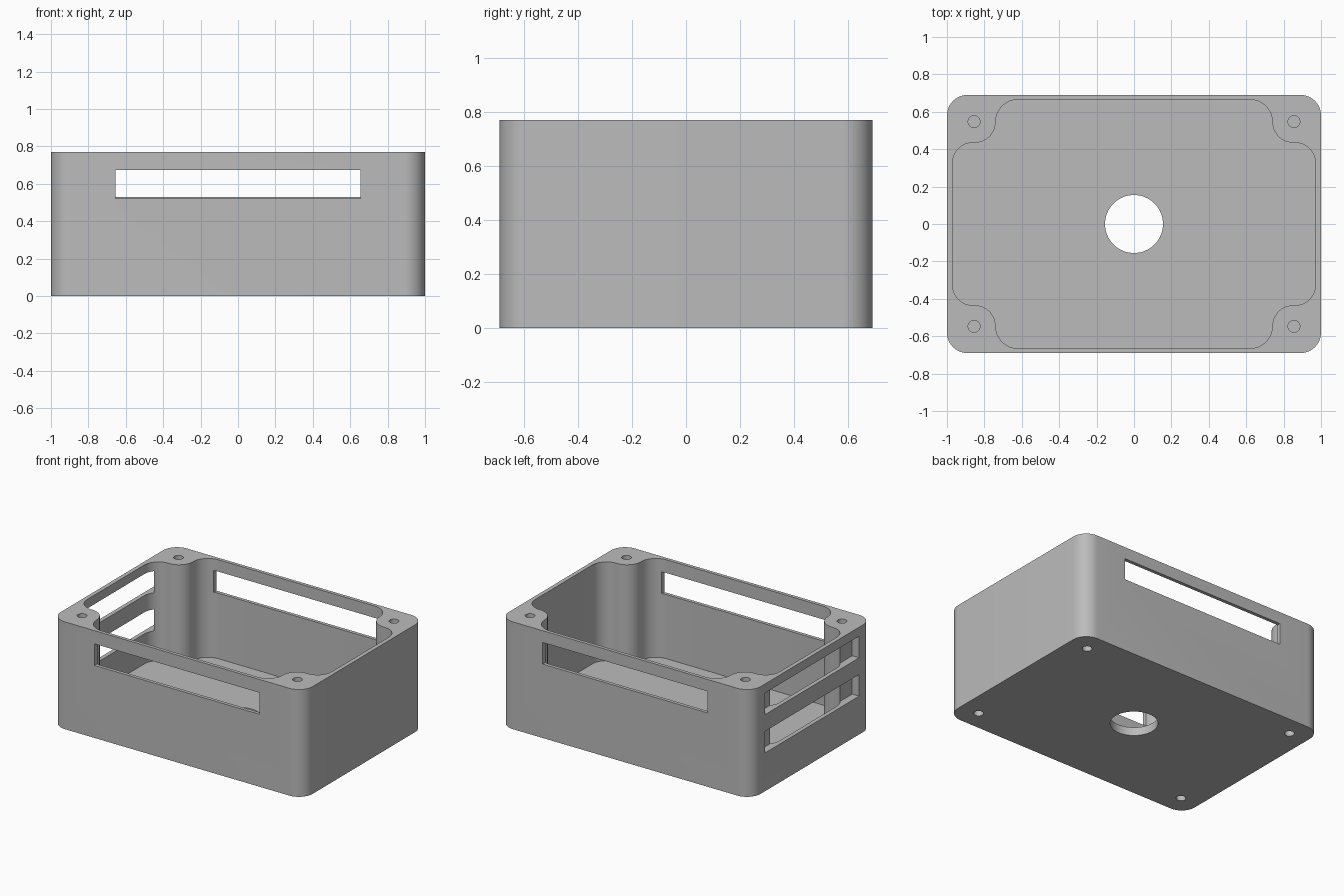
import bpy, bmesh, math
from mathutils import Vector

default = bpy.data.objects.get("Cube")
if default:
    bpy.data.objects.remove(default, do_unlink=True)

HX, HY, HEIGHT = 1.0, 0.69, 0.77   # outer half sizes and height
FLOOR = 0.06                       # floor thickness
SLOT_DEPTH = 0.055                 # how far the side slots cut inwards

grey = bpy.data.materials.new("plain_grey")
grey.use_nodes = True
colour = (0.5, 0.5, 0.5, 1)
grey.diffuse_color = colour
grey.node_tree.nodes["Principled BSDF"].inputs["Base Color"].default_value = colour


def rounded(corners, steps=12):
    """Outline of a right-angled polygon; each corner is (x, y, radius)."""
    pts = []
    for i, (x, y, r) in enumerate(corners):
        p = Vector((x, y))
        to_prev = (Vector(corners[i - 1][:2]) - p).normalized()
        to_next = (Vector(corners[(i + 1) % len(corners)][:2]) - p).normalized()
        centre = p + (to_prev + to_next) * r
        for k in range(steps + 1):
            a = math.pi / 2 * k / steps
            pts.append(centre - to_next * r * math.cos(a) - to_prev * r * math.sin(a))
    return pts


def circle(x, y, r, n):
    return [Vector((x + r * math.cos(math.tau * k / n), y + r * math.sin(math.tau * k / n)))
            for k in range(n)]


def prism(name, outline, z0, z1):
    """Solid made by extruding an outline upwards from z0 to z1."""
    bm = bmesh.new()
    face = bm.faces.new([bm.verts.new((p.x, p.y, z0)) for p in outline])
    grown = bmesh.ops.extrude_face_region(bm, geom=[face])["geom"]
    verts = [v for v in grown if isinstance(v, bmesh.types.BMVert)]
    bmesh.ops.translate(bm, verts=verts, vec=(0, 0, z1 - z0))
    bmesh.ops.recalc_face_normals(bm, faces=bm.faces)
    mesh = bpy.data.meshes.new(name)
    bm.to_mesh(mesh)
    bm.free()
    mesh.materials.append(grey)
    obj = bpy.data.objects.new(name, mesh)
    bpy.context.collection.objects.link(obj)
    return obj


def block(name, x0, x1, y0, y1, z0, z1):
    return prism(name, [Vector(p) for p in ((x0, y0), (x1, y0), (x1, y1), (x0, y1))], z0, z1)


# Outer body with rounded vertical corners
body = prism("enclosure_body", rounded([(-HX, -HY, .11), (HX, -HY, .11),
                                        (HX, HY, .11), (-HX, HY, .11)]), 0, HEIGHT)

# Cavity whose corners step in around the four screw posts
quarter = [(.97, .435, .11), (.74, .435, .11), (.74, .665, .12)]
cavity = (quarter + [(-x, y, r) for x, y, r in reversed(quarter)]
          + [(-x, -y, r) for x, y, r in quarter]
          + [(x, -y, r) for x, y, r in reversed(quarter)])
cutters = [prism("cavity_cutter", rounded(cavity), FLOOR, HEIGHT + .1)]

# Cable hole through the floor
cutters.append(prism("floor_hole_cutter", circle(0, 0, .155, 64), -.1, FLOOR + .1))

# Long slots in the front and back walls, two slots in the right wall
cutters.append(block("front_slot_cutter", -.655, .655, -HY - .1, -HY + SLOT_DEPTH, .52, .675))
cutters.append(block("back_slot_cutter", -.655, .655, HY - SLOT_DEPTH, HY + .1, .53, .685))
for low in (.275, .55):
    cutters.append(block("right_slot_cutter", -HX - .1, -HX + SLOT_DEPTH,
                         -.535, .535, low, low + .155))

# Blind screw holes in the top and bottom of each post
for sx in (-1, 1):
    for sy in (-1, 1):
        ring = circle(sx * .855, sy * .547, .032, 24)
        cutters.append(prism("top_screw_cutter", ring, HEIGHT - .25, HEIGHT + .1))
        cutters.append(prism("bottom_screw_cutter", ring, -.1, .2))

# Cut everything, then bake the result and drop the cutters
for cutter in cutters:
    mod = body.modifiers.new(cutter.name, "BOOLEAN")
    mod.operation, mod.solver, mod.object = "DIFFERENCE", "EXACT", cutter
depsgraph = bpy.context.evaluated_depsgraph_get()
baked = bpy.data.meshes.new_from_object(body.evaluated_get(depsgraph))
body.modifiers.clear()
body.data = baked
for cutter in cutters:
    bpy.data.objects.remove(cutter, do_unlink=True)

# Smooth rounded walls with crisp edges
bpy.ops.object.select_all(action="DESELECT")
body.select_set(True)
bpy.context.view_layer.objects.active = body
bpy.ops.object.shade_smooth_by_angle(angle=math.radians(30))
